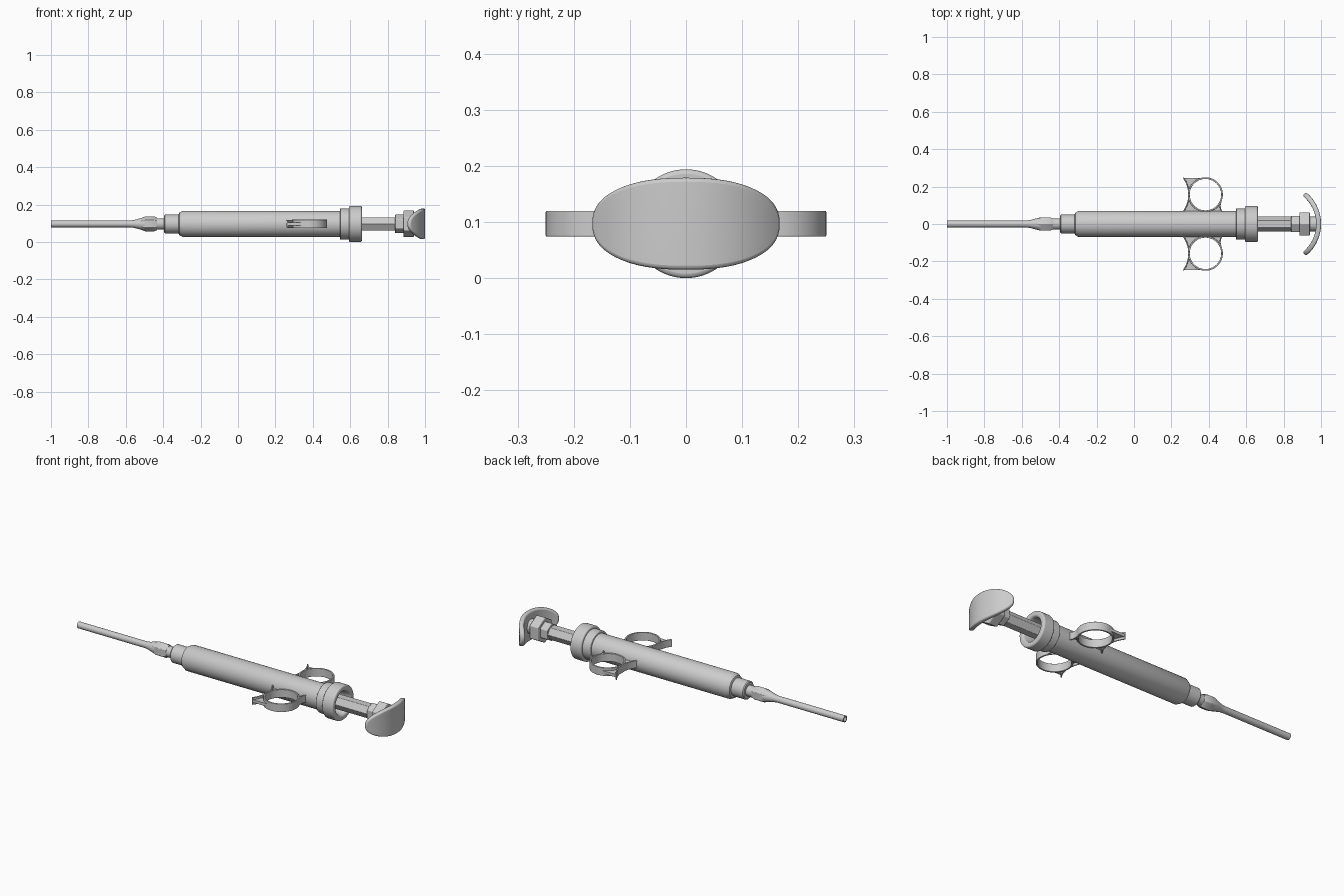
import bpy, bmesh
from math import sin, cos, pi, radians, sqrt

if "Cube" in bpy.data.objects:
    bpy.data.objects.remove(bpy.data.objects["Cube"])

Z = 0.097  # height of the long axis


def finish(name, bm, bevel=0.0, mirror=False, smooth=True):
    bmesh.ops.recalc_face_normals(bm, faces=bm.faces)
    me = bpy.data.meshes.new(name)
    bm.to_mesh(me)
    bm.free()
    ob = bpy.data.objects.new(name, me)
    bpy.context.collection.objects.link(ob)
    if mirror:
        m = ob.modifiers.new("mirror", 'MIRROR')
        m.use_axis = (False, True, False)
    if bevel:
        b = ob.modifiers.new("bevel", 'BEVEL')
        b.width, b.segments, b.limit_method = bevel, 3, 'ANGLE'
        b.angle_limit = radians(35)
    if smooth:
        bpy.ops.object.select_all(action='DESELECT')
        ob.select_set(True)
        bpy.context.view_layer.objects.active = ob
        bpy.ops.object.shade_smooth_by_angle(angle=radians(35))
    return ob


def lathe(name, profile, n=64, phase=0.0, loop=False, bevel=0.0):
    """Spin (x, radius) points about the long axis."""
    bm = bmesh.new()
    rings = [[bm.verts.new((x, r * cos(phase + 2 * pi * j / n), Z + r * sin(phase + 2 * pi * j / n)))
              for j in range(n)] for x, r in profile]
    pairs = list(zip(rings, rings[1:]))
    if loop:
        pairs.append((rings[-1], rings[0]))
    else:
        bm.faces.new(rings[0])
        bm.faces.new(rings[-1])
    for a, b in pairs:
        for j in range(n):
            k = (j + 1) % n
            bm.faces.new((a[j], a[k], b[k], b[j]))
    return finish(name, bm, bevel)


def slab(name, pa, pb, h, closed=False, bevel=0.0):
    """Solid of half-height h between two top-view paths, mirrored to both sides."""
    bm = bmesh.new()
    secs = [[bm.verts.new((p[0], p[1], Z + z)) for p, z in ((a, -h), (b, -h), (b, h), (a, h))]
            for a, b in zip(pa, pb)]
    pairs = list(zip(secs, secs[1:]))
    if closed:
        pairs.append((secs[-1], secs[0]))
    else:
        bm.faces.new(secs[0])
        bm.faces.new(secs[-1])
    for s, t in pairs:
        for i in range(4):
            k = (i + 1) % 4
            bm.faces.new((s[i], s[k], t[k], t[i]))
    return finish(name, bm, bevel, mirror=True)


def arc(cx, cy, r, a0, a1, n=17):
    return [(cx + r * cos(radians(a0 + (a1 - a0) * i / (n - 1))),
             cy + r * sin(radians(a0 + (a1 - a0) * i / (n - 1)))) for i in range(n)]


# hollow needle with flared hub
lathe("needle", [(-1, 0.018), (-0.58, 0.018), (-0.555, 0.021), (-0.53, 0.028), (-0.50, 0.035),
                 (-0.48, 0.035), (-0.48, 0.012), (-1, 0.012)], 32, loop=True)
lathe("hub_nut", [(-0.525, 0.029), (-0.495, 0.041), (-0.45, 0.041), (-0.432, 0.034)], 6, pi / 6, bevel=0.002)
lathe("neck", [(-0.46, 0.03), (-0.38, 0.03)], 48)
lathe("front_cap", [(-0.395, 0.045), (-0.39, 0.05), (-0.30, 0.05)])

# hollow barrel, collar and end flange
lathe("barrel", [(-0.318, 0.05), (-0.314, 0.06), (-0.295, 0.07), (0.60, 0.07),
                 (0.60, 0.06), (-0.28, 0.06), (-0.28, 0.03), (-0.318, 0.03)], loop=True)
lathe("collar", [(0.545, 0.068), (0.545, 0.083), (0.60, 0.083), (0.60, 0.068)], loop=True, bevel=0.004)
lathe("end_flange", [(0.593, 0.06), (0.593, 0.097), (0.662, 0.097), (0.662, 0.068), (0.63, 0.06)],
      loop=True, bevel=0.008)

# plunger: piston, hexagonal rod and stepped nut
lathe("piston", [(-0.25, 0.059), (-0.17, 0.059)])
lathe("plunger_rod", [(-0.20, 0.04), (0.86, 0.04)], 6, bevel=0.002)
lathe("small_nut", [(0.84, 0.05), (0.89, 0.05)], 6, pi / 6, bevel=0.003)
lathe("large_nut", [(0.885, 0.072), (0.94, 0.072)], 6, pi / 6, bevel=0.004)
lathe("plate_stem", [(0.93, 0.04), (0.982, 0.04)], 32)

# curved oval thumb plate
bm = bmesh.new()
n, R, e = 64, 0.22, 2 / 2.35
prev, mid = None, bm.verts.new((1, 0, Z))
for i in range(1, 11):
    ring = []
    for j in range(n):
        c, s = cos(2 * pi * j / n), sin(2 * pi * j / n)
        y = 0.171 * i / 10 * abs(c) ** e * (1 if c > 0 else -1)
        z = 0.082 * i / 10 * abs(s) ** e * (1 if s > 0 else -1)
        ring.append(bm.verts.new((1 - R + sqrt(R * R - y * y), y, Z + z)))
    for j in range(n):
        k = (j + 1) % n
        bm.faces.new((mid, ring[j], ring[k]) if prev is None else (prev[j], ring[j], ring[k], prev[k]))
    prev = ring
# thicken toward the arc centre
faces = list(bm.faces)
rim = prev
copy = {}
for v in list(bm.verts):
    f = (R - 0.026) / R
    copy[v] = bm.verts.new((1 - R + (v.co.x - 1 + R) * f, v.co.y * f, v.co.z))
for f in faces:
    bm.faces.new([copy[v] for v in reversed(f.verts)])
for j in range(n):
    k = (j + 1) % n
    bm.faces.new((rim[j], copy[rim[j]], copy[rim[k]], rim[k]))
finish("thumb_plate", bm, bevel=0.008)

# finger rings with flanged horns
CX, CY, H = 0.382, 0.157, 0.023
slab("finger_ring", arc(CX, CY, 0.093, 0, 354.375, 64), arc(CX, CY, 0.084, 0, 354.375, 64), H, True, 0.002)
slab("horn_wall", arc(0.14, CY, 0.150, -40, 37), arc(0.14, CY, 0.157, -40, 36), 0.021, bevel=0.002)
slab("outer_web", arc(0.14, CY, 0.153, 0, 36), arc(CX, CY, 0.09, 180, 95), 0.008)
slab("inner_web", arc(0.14, CY, 0.153, 0, -40), arc(CX, CY, 0.09, 180, 265), 0.008)
slab("rear_fillet", [(0.468, 0.122), (0.463, 0.098), (0.466, 0.082), (0.474, 0.066), (0.474, 0.055)],
     [(0.460, 0.122), (0.456, 0.098), (0.459, 0.082), (0.466, 0.066), (0.466, 0.055)], 0.021, bevel=0.002)
slab("rear_web", [(0.462, 0.112), (0.460, 0.095), (0.463, 0.08), (0.47, 0.06)], arc(CX, CY, 0.09, -30, -85, 4), 0.008)
